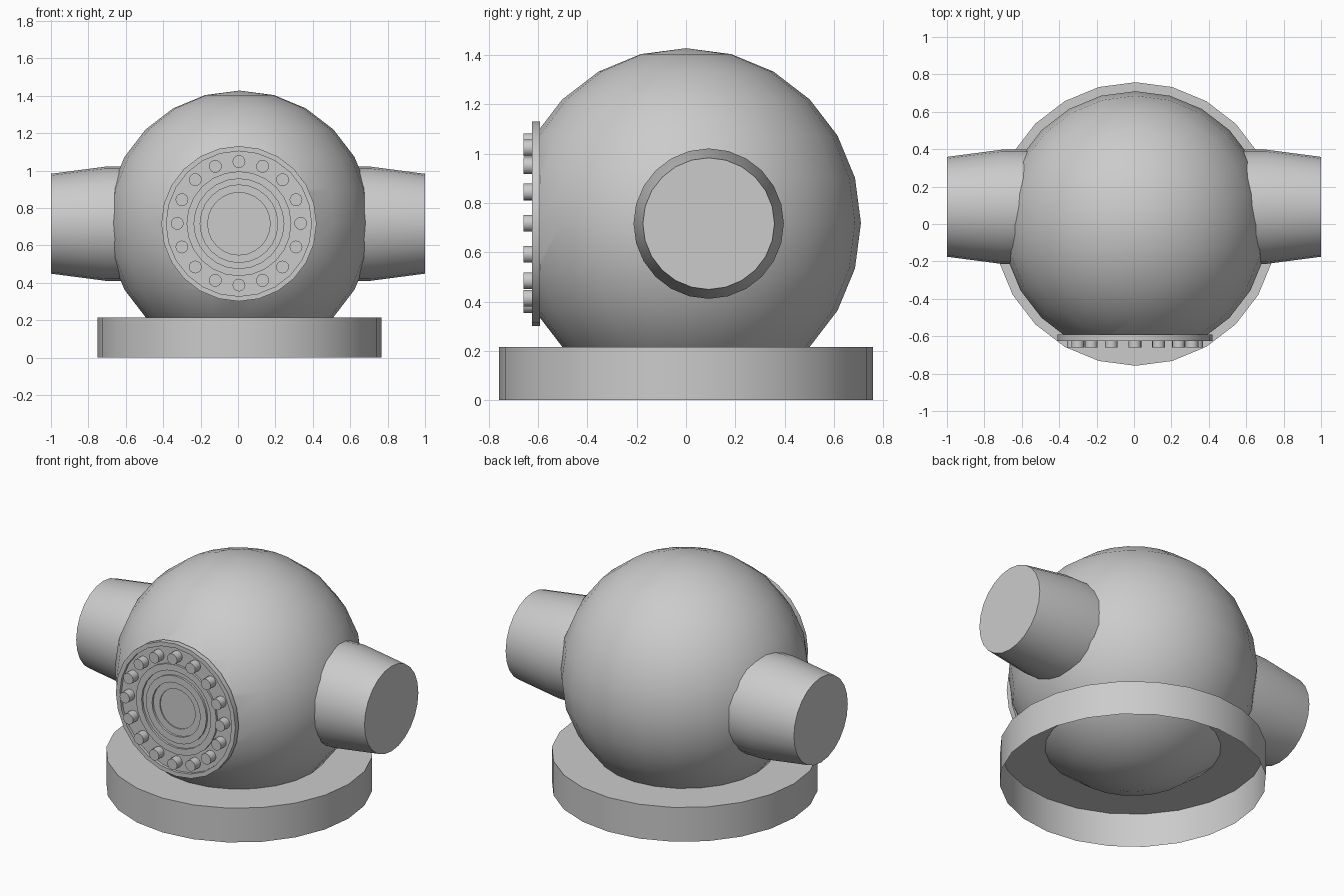
import bpy, bmesh, math
from mathutils import Matrix, Vector

if "Cube" in bpy.data.objects:
    bpy.data.objects.remove(bpy.data.objects["Cube"])

metal = bpy.data.materials.new("grey_metal")
metal.diffuse_color = (0.6, 0.6, 0.6, 1)
metal.use_nodes = True
metal.node_tree.nodes["Principled BSDF"].inputs["Base Color"].default_value = metal.diffuse_color

CX, CZ = 0.008, 0.718  # helmet centre


def finish(name, bm, angle=35):
    bmesh.ops.recalc_face_normals(bm, faces=bm.faces)
    mesh = bpy.data.meshes.new(name)
    bm.to_mesh(mesh)
    bm.free()
    mesh.materials.append(metal)
    obj = bpy.data.objects.new(name, mesh)
    bpy.context.collection.objects.link(obj)
    bpy.ops.object.select_all(action='DESELECT')
    obj.select_set(True)
    bpy.context.view_layer.objects.active = obj
    bpy.ops.object.shade_smooth_by_angle(angle=math.radians(angle))
    return obj


def lathe(name, profile, axis, origin, sides=24, cap_start=True, cap_end=True):
    """Turn (radius, distance) pairs around an axis through origin."""
    turn = Vector((0, 0, 1)).rotation_difference(Vector(axis)).to_matrix()
    bm = bmesh.new()
    rings = []
    for r, d in profile:
        ring = []
        for i in range(sides):
            a = 2 * math.pi * i / sides
            p = Vector((r * math.cos(a), r * math.sin(a), d))
            ring.append(bm.verts.new(turn @ p + Vector(origin)))
        rings.append(ring)
    for low, high in zip(rings, rings[1:]):
        for i in range(sides):
            j = (i + 1) % sides
            bm.faces.new((low[i], low[j], high[j], high[i]))
    if cap_start:
        bm.faces.new(rings[0][::-1])
    if cap_end:
        bm.faces.new(rings[-1])
    return finish(name, bm)


# Helmet dome, sliced flat where the front window sits
bm = bmesh.new()
bmesh.ops.create_uvsphere(bm, u_segments=24, v_segments=12, radius=0.71,
                          matrix=Matrix.Translation((CX, 0, CZ)))
bmesh.ops.bisect_plane(bm, geom=bm.verts[:] + bm.edges[:] + bm.faces[:],
                       plane_co=(0, -0.597, 0), plane_no=(0, -1, 0), clear_outer=True)
finish("helmet_dome", bm)

# Collar, open underneath
lathe("collar", [(0.758, 0), (0.758, 0.215)], (0, 0, 1), (CX, 0, 0), cap_start=False)

# Tapered side ports
for side, name in ((1, "right_port"), (-1, "left_port")):
    lathe(name, [(0.305, 0.5), (0.305, 0.71), (0.267, 1.0)], (side, 0, 0), (0, 0.092, CZ - 0.002))

# Window plate: outer rim, bolt channel and stepped centre
plate = [(0.415, 0.592), (0.415, 0.625), (0.388, 0.625), (0.388, 0.607),
         (0.28, 0.607), (0.28, 0.62), (0.24, 0.62), (0.24, 0.607),
         (0.21, 0.607), (0.21, 0.62), (0.167, 0.62), (0.167, 0.607), (0.123, 0.607),
         (0.123, 0.6)]
lathe("window_plate", plate, (0, -1, 0), (CX - 0.003, 0, CZ - 0.002))

# Ring of bolts
for i in range(16):
    a = 2 * math.pi * i / 16
    pos = (CX - 0.003 + 0.33 * math.cos(a), 0, CZ + 0.33 * math.sin(a))
    lathe(f"bolt_{i + 1}", [(0.034, 0.6), (0.034, 0.66)], (0, -1, 0), pos, sides=16)
